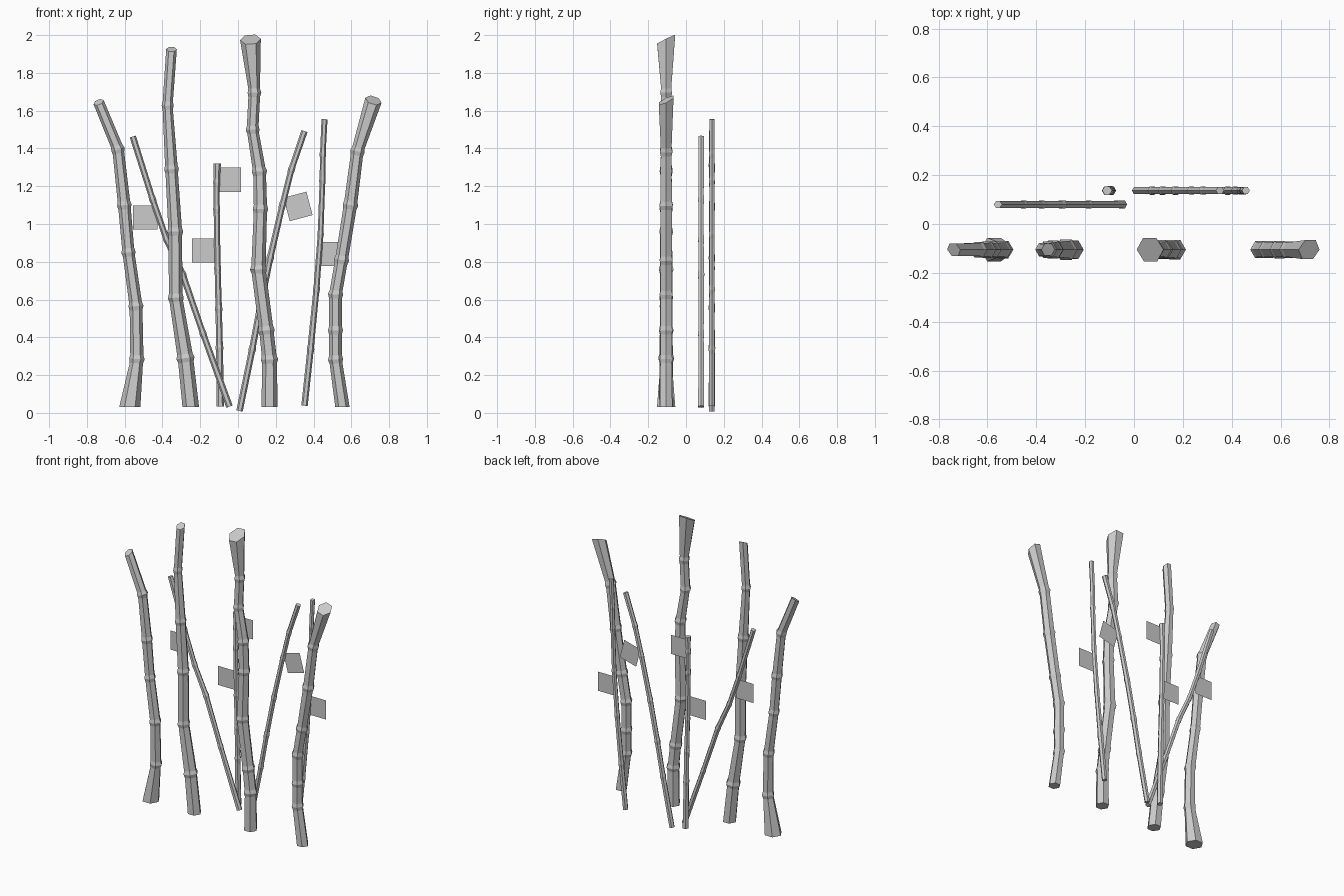
import bpy, bmesh
from math import cos, sin, pi, radians
from mathutils import Vector, Matrix

if "Cube" in bpy.data.objects:
    bpy.data.objects.remove(bpy.data.objects["Cube"])


def stalk(name, y, nodes, tilt=0.0, flat_base=False, bump=1.17, half=0.022):
    """Six-sided cane through (x, z, radius) points with a raised ring at each joint."""
    pts = [Vector((x, 0, z)) for x, z, r in nodes]
    rad = [n[2] for n in nodes]
    last = len(pts) - 1
    rings = []                                   # centre, tangent, radius, cap slope
    for i, p in enumerate(pts):
        a = (p - pts[i - 1]).normalized() if i else None
        b = (pts[i + 1] - p).normalized() if i < last else None
        if i == 0:
            rings.append((p, Vector((0, 0, 1)) if flat_base else b, rad[i], 0))
        elif i == last:
            rings.append((p, a, rad[i], tilt))
        else:
            t = (a + b).normalized()
            rings += [(p - a * half, t, rad[i], 0),
                      (p, t, rad[i] * bump, 0),
                      (p + b * half, t, rad[i], 0)]
    bm = bmesh.new()
    loops = []
    for p, t, r, slope in rings:
        side = Vector((t.z, 0, -t.x))
        loop = []
        for k in range(6):
            c, s = r * cos(k * pi / 3), r * sin(k * pi / 3)
            loop.append(bm.verts.new(p + side * c + Vector((0, y + s, 0)) + t * s * slope))
        loops.append(loop)
    for lo, hi in zip(loops, loops[1:]):
        for k in range(6):
            j = (k + 1) % 6
            bm.faces.new((lo[k], lo[j], hi[j], hi[k]))
    bm.faces.new(loops[0][::-1])
    bm.faces.new(loops[-1])
    finish(name, bm)


def leaf(name, x, y, z, w, h, angle=0):
    """Flat upright leaf card."""
    bm = bmesh.new()
    m = (Matrix.Translation((x, y, z)) @ Matrix.Rotation(radians(angle), 4, 'Y')
         @ Matrix.Rotation(pi / 2, 4, 'X') @ Matrix.Diagonal((w, h, 1, 1)))
    bmesh.ops.create_grid(bm, x_segments=1, y_segments=1, size=0.5, matrix=m)
    finish(name, bm)


def finish(name, bm):
    me = bpy.data.meshes.new(name)
    bm.to_mesh(me)
    bm.free()
    bpy.context.collection.objects.link(bpy.data.objects.new(name, me))


# Four thick canes at the front
Y = -0.105
thick = {
    "thick_cane_outer_left": [(-.573, .03, .056), (-.535, .285, .035), (-.54, .565, .034),
                              (-.58, .85, .032), (-.602, 1.10, .033), (-.635, 1.395, .031),
                              (-.738, 1.645, .029)],
    "thick_cane_inner_left": [(-.25, .03, .044), (-.278, .29, .041), (-.33, .61, .036),
                              (-.332, .96, .036), (-.352, 1.29, .033), (-.373, 1.627, .027),
                              (-.352, 1.925, .028)],
    "thick_cane_inner_right": [(.167, .03, .043), (.167, .283, .039), (.15, .437, .038),
                               (.108, .76, .038), (.119, 1.08, .035), (.114, 1.278, .034),
                               (.077, 1.50, .031), (.087, 1.695, .031), (.066, 1.977, .055)],
    "thick_cane_outer_right": [(.553, .03, .038), (.516, .283, .034), (.516, .437, .034),
                               (.516, .627, .034), (.548, .81, .034), (.595, 1.10, .035),
                               (.632, 1.385, .033), (.717, 1.655, .045)],
}
for name, nodes in thick.items():
    stalk(name, Y, nodes, tilt=0.5, flat_base=True)

# Thin canes behind
stalk("thin_cane_left", .08, [(-.045, .033, .018), (-.185, .42, .016), (-.293, .733, .017),
                              (-.378, .918, .016), (-.452, 1.13, .016), (-.557, 1.463, .017)])
stalk("thin_cane_centre", .137, [(-.093, .033, .02), (-.098, .345, .018), (-.102, .55, .017),
                                 (-.108, .765, .016), (-.113, 1.08, .016), (-.113, 1.22, .016),
                                 (-.11, 1.32, .02)])
stalk("thin_cane_leaning", .137, [(.008, .01, .017), (.075, .335, .017), (.117, .56, .017),
                                  (.17, .82, .017), (.235, 1.10, .016), (.283, 1.29, .016),
                                  (.352, 1.492, .017)])
stalk("thin_cane_right", .137, [(.352, .038, .017), (.384, .336, .017), (.415, .653, .016),
                                (.437, .945, .015), (.447, 1.23, .015), (.449, 1.37, .015),
                                (.458, 1.555, .016)])

# Leaf cards on the thin canes
leaf("leaf_left", -.492, .08, 1.035, .13, .128)
leaf("leaf_centre_low", -.18, .137, .86, .125, .128)
leaf("leaf_centre_high", -.047, .137, 1.234, .125, .128)
leaf("leaf_leaning", .318, .137, 1.093, .125, .128, -15)
leaf("leaf_right", .495, .137, .842, .125, .128)
